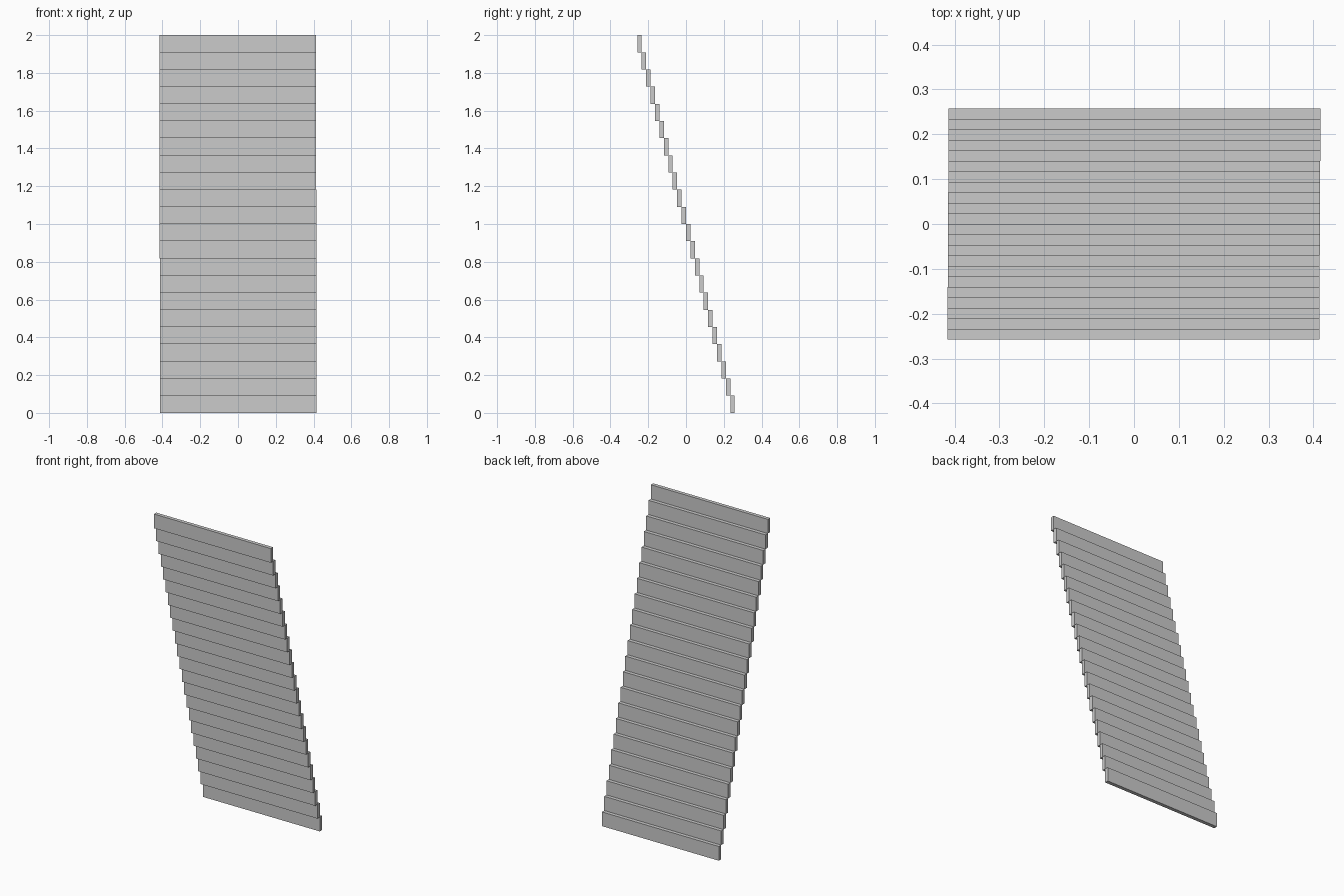
import bpy

if "Cube" in bpy.data.objects:
    bpy.data.objects.remove(bpy.data.objects["Cube"])

COUNT = 22
HEIGHT = 2.0 / COUNT      # vertical rise per slat
DEPTH = 0.516 / COUNT     # slat thickness, equal to the step between slats
WIDTH = 0.829
DRIFT = 0.0026            # tiny sideways lean from bottom to top


def box(name, size, loc):
    bpy.ops.mesh.primitive_cube_add(size=1, location=loc)
    ob = bpy.context.object
    ob.name = name
    ob.scale = size
    bpy.ops.object.transform_apply(location=False, rotation=False, scale=True)
    return ob


# Upright slats stepping towards the front as they rise
for i in range(COUNT):
    t = i / (COUNT - 1) - 0.5
    box(f"slat_{i + 1:02d}", (WIDTH, DEPTH, HEIGHT),
        (-DRIFT * t, -t * (COUNT - 1) * DEPTH, (i + 0.5) * HEIGHT))
